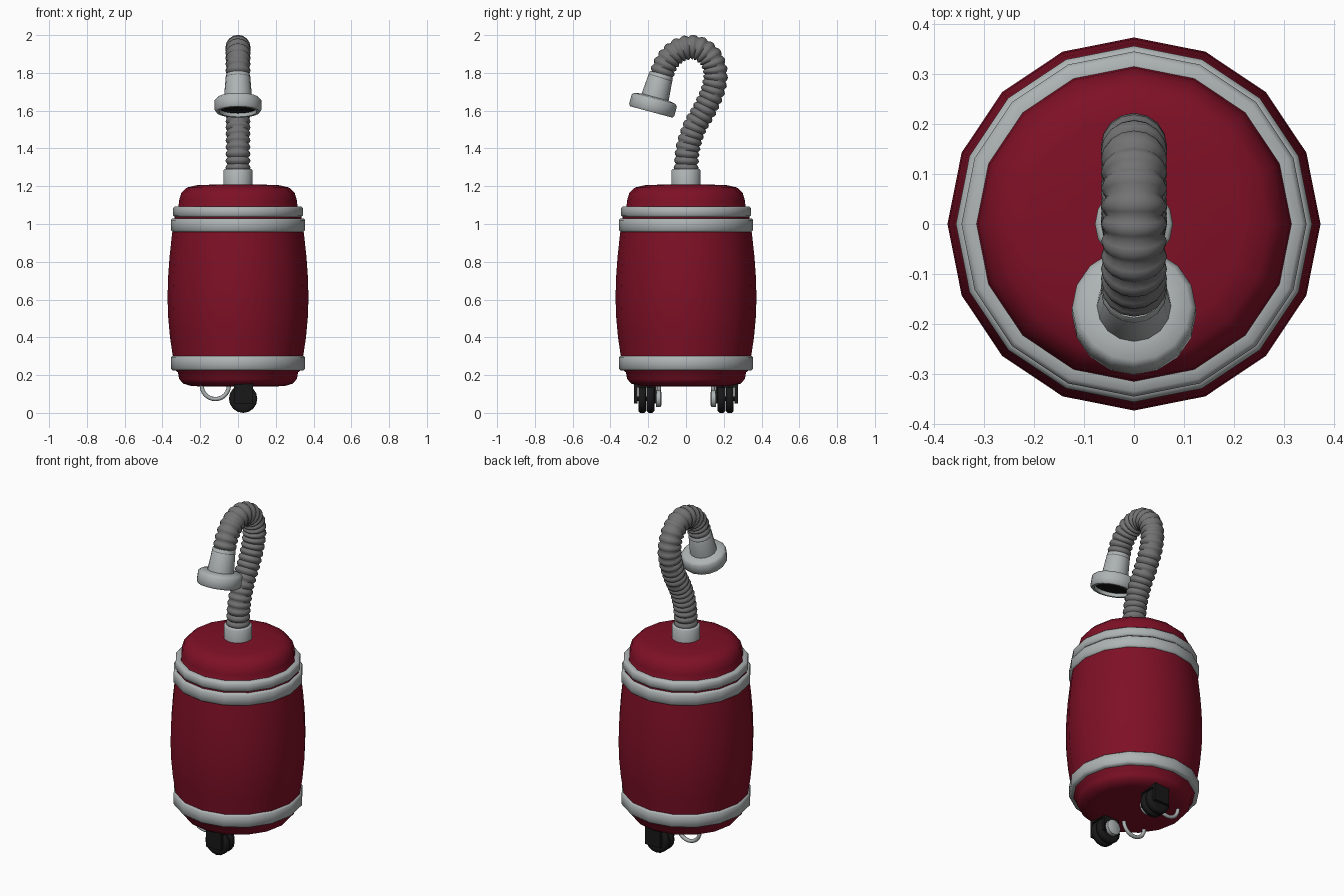
import bpy, bmesh, math
from mathutils import Vector, Matrix

if "Cube" in bpy.data.objects:
    bpy.data.objects.remove(bpy.data.objects["Cube"])


def material(name, r, g, b):
    m = bpy.data.materials.new(name)
    m.diffuse_color = (r, g, b, 1)
    m.use_nodes = True
    m.node_tree.nodes["Principled BSDF"].inputs["Base Color"].default_value = m.diffuse_color
    return m


RED = material("deep red", 0.21, 0.005, 0.019)
LIGHT = material("light grey", 0.42, 0.45, 0.45)
HOSE = material("hose grey", 0.17, 0.17, 0.17)
BLACK = material("black", 0.009, 0.009, 0.009)


def skin(name, rings, mat, closed=False, angle=50):
    """Join rings of points with quads; cap the ends or loop round."""
    bm = bmesh.new()
    vs = [[bm.verts.new(p) for p in ring] for ring in rings]
    n = len(vs[0])
    pairs = list(zip(vs, vs[1:])) + ([(vs[-1], vs[0])] if closed else [])
    for a, b in pairs:
        for i in range(n):
            j = (i + 1) % n
            bm.faces.new((a[i], a[j], b[j], b[i]))
    if not closed:
        bm.faces.new(vs[0][::-1])
        bm.faces.new(vs[-1])
    bmesh.ops.recalc_face_normals(bm, faces=bm.faces)
    me = bpy.data.meshes.new(name)
    bm.to_mesh(me)
    bm.free()
    me.materials.append(mat)
    ob = bpy.data.objects.new(name, me)
    bpy.context.collection.objects.link(ob)
    bpy.ops.object.select_all(action='DESELECT')
    ob.select_set(True)
    bpy.context.view_layer.objects.active = ob
    bpy.ops.object.shade_smooth_by_angle(angle=math.radians(angle))
    return ob


def lathe(name, profile, mat, sides=16, closed=False, place=Matrix(), angle=50):
    """Spin (radius, height) points about local z."""
    rings = [[place @ Vector((r * math.cos(2 * math.pi * i / sides),
                              r * math.sin(2 * math.pi * i / sides), z))
              for i in range(sides)] for r, z in profile]
    return skin(name, rings, mat, closed, angle)


def frame(origin, direction):
    """Matrix putting local z along a direction in the yz plane."""
    d = Vector(direction).normalized()
    x = Vector((1, 0, 0))
    y = d.cross(x)
    return Matrix.Translation(origin) @ Matrix((x, y, d)).transposed().to_4x4()


# barrel body
lathe("barrel_body", [
    (0.20, 0.14), (0.25, 0.143), (0.29, 0.155), (0.312, 0.18), (0.318, 0.215),
    (0.338, 0.23), (0.345, 0.30), (0.36, 0.40), (0.37, 0.51), (0.373, 0.61),
    (0.37, 0.72), (0.362, 0.83), (0.35, 0.94), (0.34, 1.02), (0.325, 1.075),
    (0.315, 1.09), (0.312, 1.125), (0.30, 1.165), (0.27, 1.193),
    (0.22, 1.205), (0.10, 1.21)], RED, angle=60)


# metal bands
def band(name, r, z0, z1, inner=0.31):
    c = 0.010
    lathe(name, [(inner, z0), (r - c, z0), (r, z0 + c), (r, z1 - c),
                 (r - c, z1), (inner, z1)], LIGHT, closed=True, angle=60)


band("lower_band", 0.356, 0.225, 0.302)
band("upper_band", 0.356, 0.957, 1.030)
band("lid_band", 0.345, 1.036, 1.092)

# hose collar on the lid
lathe("hose_collar", [(0.078, 1.195), (0.078, 1.283), (0.072, 1.29),
                      (0.05, 1.29)], LIGHT)

# ribbed hose along a smooth path of (y, z) points
path = [Vector(p) for p in [
    (0, 1.22), (0, 1.28), (0.01, 1.40), (0.045, 1.51), (0.10, 1.61),
    (0.143, 1.71), (0.156, 1.80), (0.13, 1.88), (0.07, 1.928), (0.01, 1.934),
    (-0.05, 1.912), (-0.10, 1.86), (-0.13, 1.79), (-0.15, 1.72), (-0.16, 1.68)]]
fine = []
for p0, p1, p2, p3 in zip(path, path[1:], path[2:], path[3:]):
    for k in range(24):
        t = k / 24
        fine.append(0.5 * (2 * p1 + (p2 - p0) * t + (2 * p0 - 5 * p1 + 4 * p2 - p3) * t * t
                           + (3 * p1 - p0 - 3 * p2 + p3) * t ** 3))
dist = [0.0]
for a, b in zip(fine, fine[1:]):
    dist.append(dist[-1] + (b - a).length)
RIBS, STEPS = 29, 4
rings, i = [], 0
for k in range(RIBS * STEPS + 1):
    s = dist[-1] * k / (RIBS * STEPS)
    while i < len(dist) - 2 and dist[i + 1] < s:
        i += 1
    seg = fine[i + 1] - fine[i]
    p = fine[i] + seg * ((s - dist[i]) / (dist[i + 1] - dist[i]))
    r = 0.055 + 0.011 * abs(math.sin(math.pi * k / STEPS))
    m = frame((0, p.x, p.y), (0, seg.x, seg.y))
    rings.append([m @ Vector((r * math.cos(a * math.pi / 8), r * math.sin(a * math.pi / 8), 0))
                  for a in range(16)])
skin("ribbed_hose", rings, HOSE, angle=75)

# nozzle with a wide hollow flange, local z runs towards the opening
nozzle = frame((0, -0.130, 1.795), (0, -0.26, -0.966))
lathe("nozzle", [
    (0.045, 0.0), (0.060, 0.0), (0.064, 0.006), (0.074, 0.128), (0.112, 0.134),
    (0.124, 0.146), (0.124, 0.198), (0.116, 0.209), (0.100, 0.209),
    (0.098, 0.185)], LIGHT, place=nozzle)
lathe("nozzle_opening", [(0.098, 0.184), (0.098, 0.190)], BLACK, place=nozzle)

# running gear, repeated front and back
for s, side in ((-1, "front"), (1, "back")):
    axle = frame((0.027, 0, 0.075), (0, s, 0))
    # pair of tyres
    for k, y in enumerate((0.168, 0.211)):
        lathe(f"{side}_wheel_{k + 1}", [
            (0.05, y), (0.066, y), (0.075, y + 0.009), (0.075, y + 0.031),
            (0.066, y + 0.04), (0.05, y + 0.04)], BLACK, place=axle)
    lathe(f"{side}_axle", [(0.012, 0.135), (0.012, 0.27)], BLACK, 10, place=axle)
    # inner hub disc
    lathe(f"{side}_hub", [(0.035, 0.130), (0.045, 0.136), (0.045, 0.16)], LIGHT, place=axle)
    # fork plates and bridge
    for part, y0, y1, z0 in (("outer_fork", 0.258, 0.274, 0.05), ("inner_fork", 0.155, 0.168, 0.05),
                             ("fork_bridge", 0.168, 0.258, 0.135)):
        skin(f"{side}_{part}", [[(x, s * y, z) for x, y in
                                 ((-0.02, y0), (0.08, y0), (0.08, y1), (-0.02, y1))]
                                for z in (z0, 0.165)], BLACK)
    # half-round wire loop
    loop = []
    for k in range(13):
        a = math.pi * (1 + k / 12)
        c = Vector((math.cos(a), 0, math.sin(a)))
        loop.append([Vector((-0.12, s * 0.143, 0.145)) + c * (0.072 + 0.011 * math.cos(b * math.pi / 4))
                     + Vector((0, 0.011 * math.sin(b * math.pi / 4), 0)) for b in range(8)])
    skin(f"{side}_wire_loop", loop, LIGHT)
